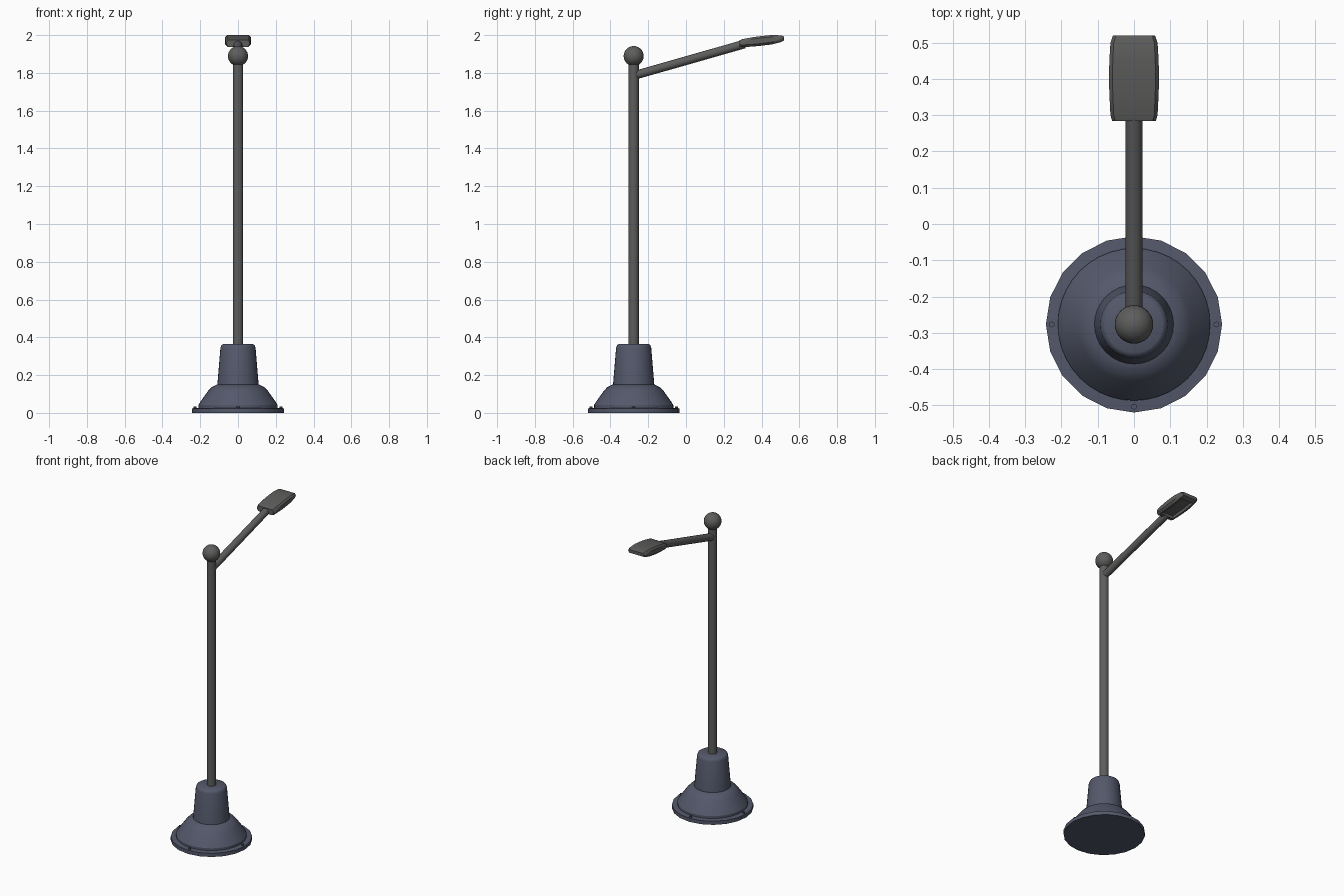
import bpy
import bmesh
from math import radians, cos, sin, tau
from mathutils import Vector

cube = bpy.data.objects.get("Cube")
if cube:
    bpy.data.objects.remove(cube, do_unlink=True)

BASE_Y = -0.277  # the post stands behind the centre of the frame


def material(name, colour):
    m = bpy.data.materials.new(name)
    m.use_nodes = True
    m.diffuse_color = colour
    bsdf = m.node_tree.nodes["Principled BSDF"]
    bsdf.inputs["Base Color"].default_value = colour
    bsdf.inputs["Roughness"].default_value = 0.6
    return m


grey = material("dark grey metal", (0.11, 0.11, 0.108, 1))
blue = material("blue grey iron", (0.088, 0.098, 0.145, 1))


def finish(obj, name, mat, angle=35):
    obj.name = name
    obj.data.materials.append(mat)
    bpy.ops.object.select_all(action="DESELECT")
    obj.select_set(True)
    bpy.context.view_layer.objects.active = obj
    bpy.ops.object.shade_smooth_by_angle(angle=radians(angle))
    return obj


def from_bmesh(bm, name, mat, angle=35):
    bmesh.ops.recalc_face_normals(bm, faces=bm.faces)
    mesh = bpy.data.meshes.new(name)
    bm.to_mesh(mesh)
    bm.free()
    obj = bpy.data.objects.new(name, mesh)
    bpy.context.collection.objects.link(obj)
    return finish(obj, name, mat, angle)


def skin(bm, rings):
    """Join closed rings of points in order and cap both ends."""
    loops = [[bm.verts.new(p) for p in ring] for ring in rings]
    n = len(loops[0])
    for a, b in zip(loops, loops[1:]):
        for i in range(n):
            j = (i + 1) % n
            bm.faces.new((a[i], a[j], b[j], b[i]))
    bm.faces.new(loops[0])
    bm.faces.new(loops[-1])
    return loops


def lathe(name, profile, mat, sides, angle=35):
    bm = bmesh.new()
    skin(bm, [[(r * cos(tau * i / sides), BASE_Y + r * sin(tau * i / sides), z)
               for i in range(sides)] for r, z in profile])
    return from_bmesh(bm, name, mat, angle)


def rod(name, start, end, radius, mat, sides=16):
    start, end = Vector(start), Vector(end)
    axis = end - start
    bpy.ops.mesh.primitive_cylinder_add(vertices=sides, radius=radius, depth=axis.length,
                                        location=(start + end) / 2)
    obj = bpy.context.object
    obj.rotation_euler = axis.to_track_quat("Z", "Y").to_euler()
    return finish(obj, name, mat)


# Base: flange, flared bell and tapered neck
lathe("base_flange", [(0.243, 0), (0.243, 0.024), (0.2, 0.028)], blue, 20, 30)
lathe("base_bell", [(0.21, 0.02), (0.21, 0.042), (0.197, 0.062), (0.157, 0.118),
                    (0.14, 0.136), (0.112, 0.15), (0.09, 0.152)], blue, 40, 30)
lathe("base_neck", [(0.11, 0.14), (0.093, 0.345), (0.088, 0.359), (0.078, 0.365)], blue, 32, 40)

# Four bolts in the flange
for i in range(4):
    a = tau * i / 4
    x, y = 0.227 * cos(a), BASE_Y + 0.227 * sin(a)
    rod(f"flange_bolt_{i + 1}", (x, y, 0.02), (x, y, 0.034), 0.008, blue, 8)

# Post, finial ball and sloping arm
rod("post", (0, BASE_Y, 0.34), (0, BASE_Y, 1.86), 0.027, grey, 20)
bpy.ops.mesh.primitive_uv_sphere_add(segments=32, ring_count=16, radius=0.053,
                                     location=(0, BASE_Y, 1.889))
finish(bpy.context.object, "finial_ball", grey)
rod("arm", (0, BASE_Y + 0.015, 1.79), (0, 0.31, 1.953), 0.023, grey)

# Lamp head: stations of y, bottom, top and half width
stations = [(0.284, 1.938, 1.973, 0.06), (0.3, 1.936, 1.979, 0.065),
            (0.36, 1.94, 1.99, 0.068), (0.4, 1.944, 1.995, 0.069),
            (0.45, 1.95, 2.0, 0.068), (0.5, 1.962, 1.999, 0.065),
            (0.52, 1.972, 1.993, 0.058)]
bm = bmesh.new()
rings = []
for y, zb, zt, w in stations:
    side = [(w * 0.82, zb), (w, zb + 0.012), (w, zt - 0.01), (w * 0.86, zt)]
    section = side + [(-x, z) for x, z in reversed(side)]
    rings.append([(x, y, z) for x, z in section])
loops = skin(bm, rings)
bmesh.ops.recalc_face_normals(bm, faces=bm.faces)

# Recessed light opening in the underside
under = []
for a, b in zip(loops[1:-1], loops[2:-1]):
    edge = {a[0], a[-1], b[0], b[-1]}
    under += [f for f in bm.faces if set(f.verts) == edge]
bmesh.ops.inset_region(bm, faces=under, thickness=0.012, depth=0)
bmesh.ops.inset_region(bm, faces=under, thickness=0.002, depth=-0.018)
from_bmesh(bm, "lamp_head", grey, 40)
